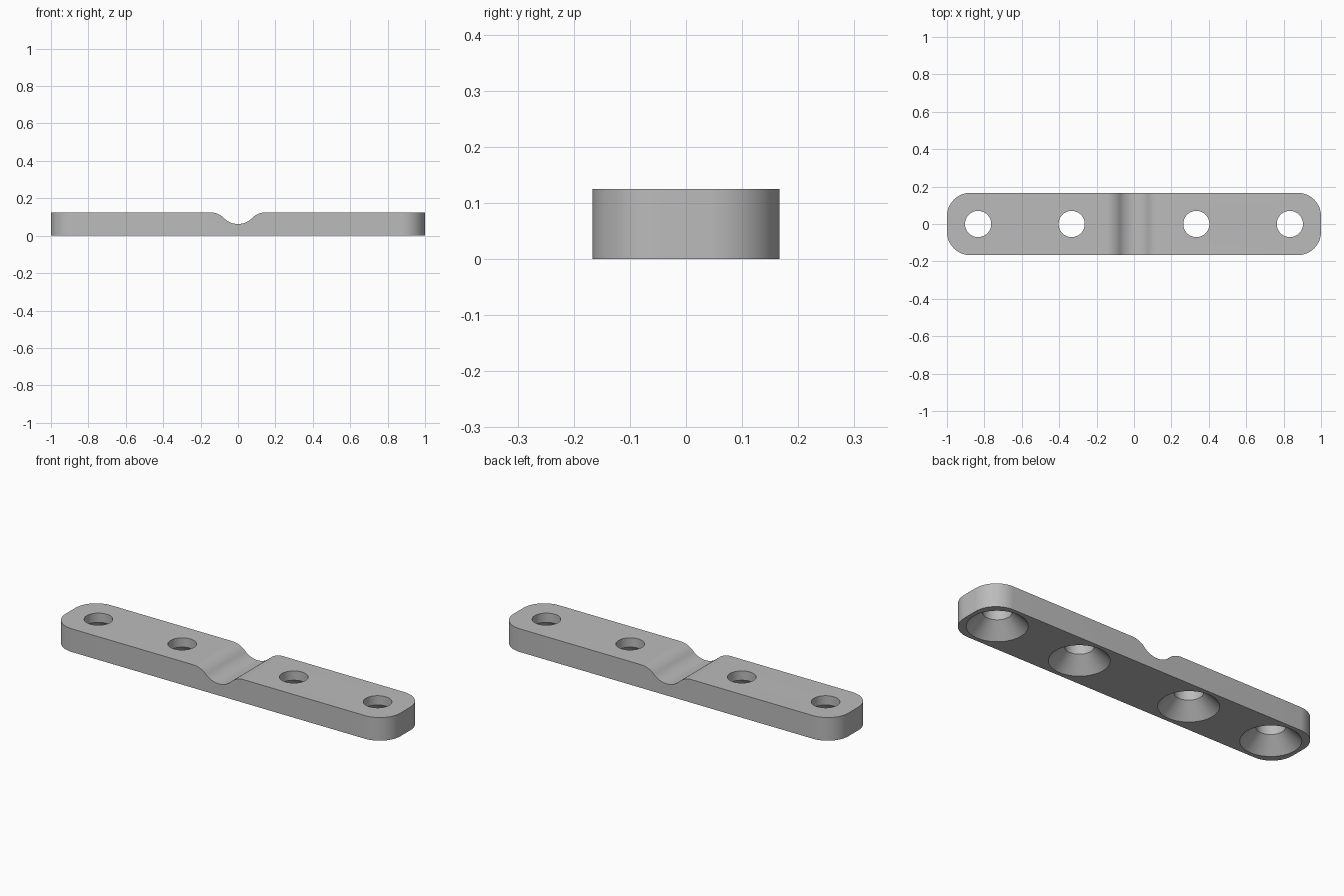
import bpy, bmesh, math

old = bpy.data.objects.get("Cube")
if old:
    bpy.data.objects.remove(old, do_unlink=True)

WIDTH, HEIGHT = 1 / 3, 0.125
CORNER, GROOVE_DEPTH, GROOVE_HALF = 0.125, 0.0625, 0.15
HOLE_R, SINK_R, SINK_DEPTH = 0.07, 0.145, 0.075

grey = bpy.data.materials.new("plain grey")
grey.use_nodes = True
colour = (0.5, 0.5, 0.5, 1)
grey.diffuse_color = colour
grey.node_tree.nodes["Principled BSDF"].inputs["Base Color"].default_value = colour


def make_object(name, bm):
    bmesh.ops.recalc_face_normals(bm, faces=bm.faces)
    mesh = bpy.data.meshes.new(name)
    bm.to_mesh(mesh)
    bm.free()
    mesh.materials.append(grey)
    obj = bpy.data.objects.new(name, mesh)
    bpy.context.collection.objects.link(obj)
    return obj


def groove_profile(steps=14):
    # Half of an S-curve: hollow arc at the middle, rounded arc at the lip
    angle = 2 * math.atan(GROOVE_DEPTH / GROOVE_HALF)
    radius = GROOVE_HALF / (2 * math.sin(angle))
    arc = [(radius * math.sin(angle * i / steps),
            radius * (1 - math.cos(angle * i / steps))) for i in range(steps + 1)]
    floor = HEIGHT - GROOVE_DEPTH
    hollow = [(x, floor + z) for x, z in arc]
    lip = [(GROOVE_HALF - x, HEIGHT - z) for x, z in reversed(arc[:-1])]
    return hollow + lip


# Bar: side profile with the central dip, extruded across the width
half = groove_profile()
right = half + [(1, HEIGHT), (1, 0)]
outline = right + [(-x, z) for x, z in reversed(right[1:])]
bm = bmesh.new()
face = bm.faces.new([bm.verts.new((x, -WIDTH / 2, z)) for x, z in outline])
extruded = bmesh.ops.extrude_face_region(bm, geom=[face])
bmesh.ops.translate(bm, vec=(0, WIDTH, 0),
                    verts=[v for v in extruded["geom"] if isinstance(v, bmesh.types.BMVert)])

# Rounded vertical corners
ends = [e for e in bm.edges if all(abs(v.co.x) > 0.99 for v in e.verts)
        and abs(e.verts[0].co.z - e.verts[1].co.z) > 0.1]
bmesh.ops.bevel(bm, geom=ends, offset=CORNER, segments=16, profile=0.5, affect='EDGES')
bar = make_object("mounting_bar", bm)


# Countersunk hole cutters: a straight bore with a cone opening underneath
def hole_cutter(x, sides=64):
    extra = 0.02
    rings = [(SINK_R + extra, -extra), (HOLE_R, SINK_DEPTH), (HOLE_R, HEIGHT + extra)]
    bm = bmesh.new()
    loops = [[bm.verts.new((x + r * math.cos(math.tau * i / sides),
                            r * math.sin(math.tau * i / sides), z))
              for i in range(sides)] for r, z in rings]
    for low, high in zip(loops, loops[1:]):
        for i in range(sides):
            j = (i + 1) % sides
            bm.faces.new((low[i], low[j], high[j], high[i]))
    bm.faces.new(loops[0])
    bm.faces.new(loops[-1])
    return make_object("hole_cutter", bm)


bpy.ops.object.select_all(action='DESELECT')
bpy.context.view_layer.objects.active = bar
bar.select_set(True)
for x in (-5 / 6, -1 / 3, 1 / 3, 5 / 6):
    cutter = hole_cutter(x)
    cutter.hide_render = True
    mod = bar.modifiers.new("hole", 'BOOLEAN')
    mod.operation, mod.solver, mod.object = 'DIFFERENCE', 'EXACT', cutter
    bpy.ops.object.modifier_apply(modifier=mod.name)
    bpy.data.objects.remove(cutter, do_unlink=True)

bpy.ops.object.shade_smooth_by_angle(angle=math.radians(30))
